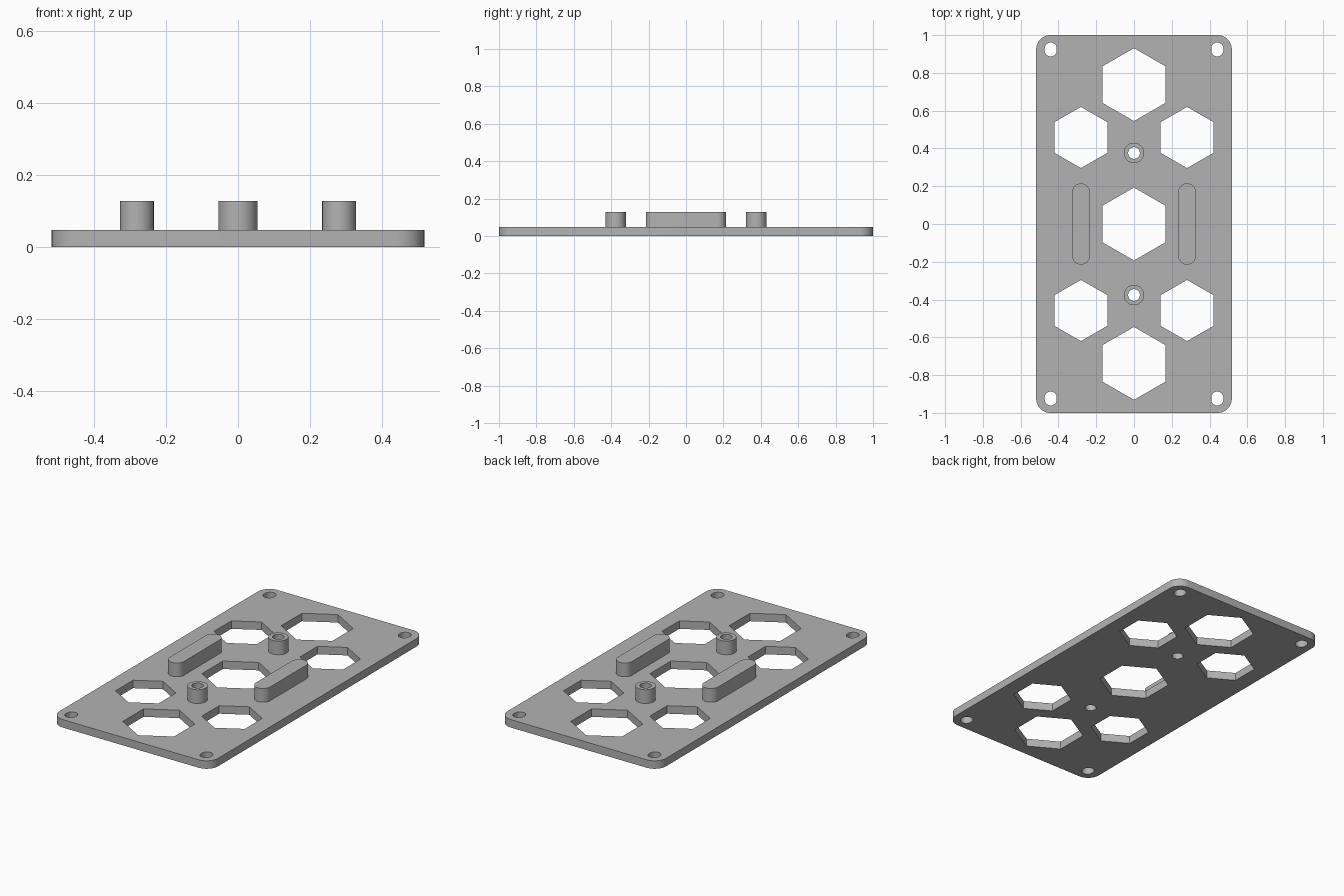
import bpy, bmesh, math

if "Cube" in bpy.data.objects:
    bpy.data.objects.remove(bpy.data.objects["Cube"])

PLATE_TOP, POST_TOP = 0.047, 0.128
SIDES = (-1, 1)

grey = bpy.data.materials.new("grey")
grey.diffuse_color = (0.45, 0.45, 0.45, 1)
grey.use_nodes = True
grey.node_tree.nodes["Principled BSDF"].inputs["Base Color"].default_value = grey.diffuse_color


def polygon(x, y, r, n):
    """Regular outline with a corner pointing along +y."""
    return [(x + r * math.sin(2 * math.pi * i / n),
             y + r * math.cos(2 * math.pi * i / n)) for i in range(n)]


def rounded(x, y, hx, hy, r, n=12):
    """Rounded rectangle outline; r equal to hx gives a slot."""
    pts = []
    for q, (sx, sy) in enumerate([(1, 1), (-1, 1), (-1, -1), (1, -1)]):
        for i in range(n + 1):
            a = math.pi / 2 * (q + i / n)
            p = (x + sx * (hx - r) + r * math.cos(a),
                 y + sy * (hy - r) + r * math.sin(a))
            if not pts or math.dist(p, pts[-1]) > 1e-5:
                pts.append(p)
    if math.dist(pts[0], pts[-1]) < 1e-5:
        pts.pop()
    return pts


def extrude(name, loops, z0, z1):
    """Solid from an outer outline plus hole outlines."""
    curve = bpy.data.curves.new(name, 'CURVE')
    curve.dimensions = '2D'
    curve.fill_mode = 'BOTH'
    curve.extrude = (z1 - z0) / 2
    for pts in loops:
        s = curve.splines.new('POLY')
        s.points.add(len(pts) - 1)
        for p, (x, y) in zip(s.points, pts):
            p.co = (x, y, 0, 1)
        s.use_cyclic_u = True
    tmp = bpy.data.objects.new(name, curve)
    bpy.context.collection.objects.link(tmp)
    bpy.context.view_layer.update()
    mesh = bpy.data.meshes.new_from_object(
        tmp.evaluated_get(bpy.context.evaluated_depsgraph_get()))
    bpy.data.objects.remove(tmp)

    bm = bmesh.new()
    bm.from_mesh(mesh)
    bmesh.ops.remove_doubles(bm, verts=bm.verts, dist=1e-5)
    bmesh.ops.translate(bm, verts=bm.verts, vec=(0, 0, (z0 + z1) / 2))
    bmesh.ops.recalc_face_normals(bm, faces=bm.faces)
    bm.to_mesh(mesh)
    bm.free()
    mesh.materials.clear()
    mesh.materials.append(grey)
    obj = bpy.data.objects.new(name, mesh)
    bpy.context.collection.objects.link(obj)
    bpy.ops.object.select_all(action='DESELECT')
    obj.select_set(True)
    bpy.context.view_layer.objects.active = obj
    bpy.ops.object.shade_smooth_by_angle(angle=math.radians(30))
    return obj


# Plate with hexagonal windows, corner slots and post bores
loops = [rounded(0, 0, 0.518, 1.0, 0.075)]
loops += [polygon(0, y, 0.193, 6) for y in (-0.738, 0, 0.738)]
for sx in SIDES:
    for sy in SIDES:
        loops.append(polygon(sx * 0.281, sy * 0.458, 0.162, 6))
        loops.append(rounded(sx * 0.441, sy * 0.924, 0.032, 0.037, 0.032, 8))
loops += [polygon(0, s * 0.376, 0.031, 32) for s in SIDES]
extrude("plate", loops, 0, PLATE_TOP)

# Hollow screw posts on the centre line
for s, side in zip(SIDES, ("front", "back")):
    extrude(side + "_post", [polygon(0, s * 0.376, 0.054, 48),
                             polygon(0, s * 0.376, 0.031, 32)],
            PLATE_TOP, POST_TOP)

# Long rounded ribs at the sides
for s, side in zip(SIDES, ("left", "right")):
    extrude(side + "_rib", [rounded(s * 0.281, 0, 0.047, 0.215, 0.047)],
            PLATE_TOP, POST_TOP)
